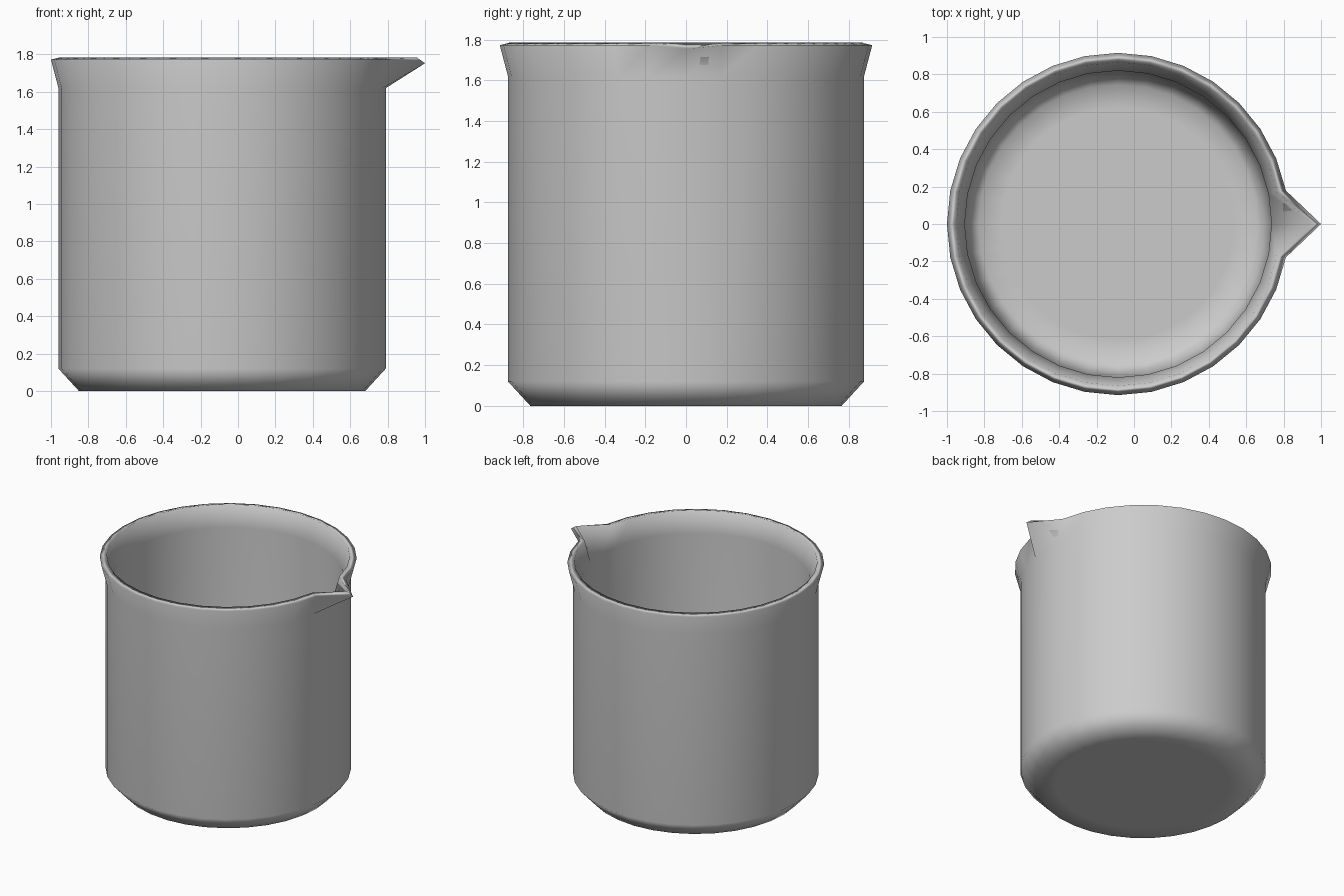
import bpy, bmesh
from math import sin, cos, tau

cube = bpy.data.objects.get("Cube")
if cube:
    bpy.data.objects.remove(cube, do_unlink=True)

SIDES = 32
CENTRE_X = -0.085

# Wall section (radius, height): under the base, up the outside, over the lip, down inside
PROFILE = [(0.62, 0), (0.765, 0), (0.875, 0.12), (0.875, 1.62),
           (0.915, 1.772), (0.865, 1.785),
           (0.82, 1.625), (0.82, 0.14), (0.745, 0.055), (0.62, 0.055)]
# Lip points pulled outward to form the pouring spout
SPOUT = {4: (1.085, 1.753), 5: (1.04, 1.785)}

glass = bpy.data.materials.new("plain grey")
glass.use_nodes = True
grey = (0.6, 0.6, 0.6, 1)
glass.diffuse_color = grey
glass.node_tree.nodes["Principled BSDF"].inputs["Base Color"].default_value = grey

# Revolve the section, with the spout at the first column
bm = bmesh.new()
rings = []
for i, point in enumerate(PROFILE):
    ring = []
    for s in range(SIDES):
        r, z = SPOUT.get(i, point) if s == 0 else point
        a = tau * s / SIDES
        ring.append(bm.verts.new((CENTRE_X + r * cos(a), r * sin(a), z)))
    rings.append(ring)
for low, high in zip(rings, rings[1:]):
    for s in range(SIDES):
        t = (s + 1) % SIDES
        bm.faces.new((low[s], low[t], high[t], high[s]))

# Close the underside and the inner floor
bm.faces.new(rings[0][::-1])
bm.faces.new(rings[-1])
bmesh.ops.recalc_face_normals(bm, faces=bm.faces)
for face in bm.faces:
    face.smooth = True

mesh = bpy.data.meshes.new("beaker")
bm.to_mesh(mesh)
bm.free()
mesh.materials.append(glass)
beaker = bpy.data.objects.new("beaker", mesh)
bpy.context.collection.objects.link(beaker)

# Keep the straight wall and flat base evenly shaded
beaker.modifiers.new("even shading", "WEIGHTED_NORMAL")
